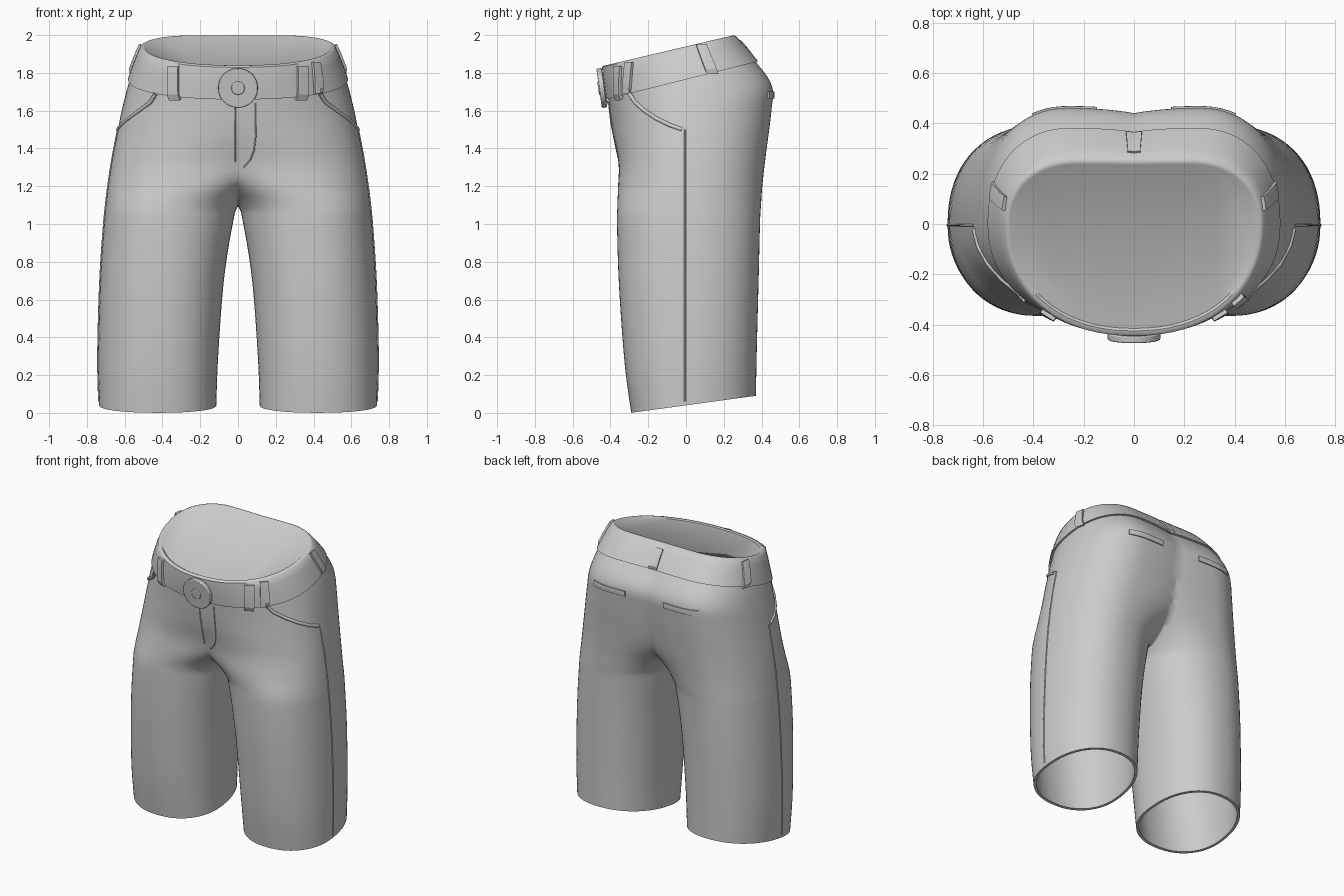
import bpy, bmesh, math
from mathutils import Vector
from mathutils.bvhtree import BVHTree

if "Cube" in bpy.data.objects:
    bpy.data.objects.remove(bpy.data.objects["Cube"])

# Section keys: height at y=0, tilt, inner x, outer x, front apex x, back apex x, front y, back y
KEYS = [
    (.040, .136, .115, .735, .42, .42, -.29, .37),
    (.30, .11, .105, .741, .42, .42, -.325, .375),
    (.70, .06, .075, .73, .41, .41, -.355, .385),
    (1.0, .02, .028, .71, .39, .39, -.365, .392),
    (1.10, 0, -.005, .70, .36, .37, -.363, .397),
    (1.20, .03, -.12, .688, .28, .34, -.36, .405),
    (1.35, .08, -.40, .665, .18, .30, -.357, .425),
    (1.53, .15, -.50, .63, .05, .27, -.385, .452),
    (1.64, .20, -.50, .605, 0, .26, -.40, .455),
    (1.765, .25, -.50, .57, 0, .25, -.412, .37),
    (1.94, .235, -1.0, .505, 0, .22, -.437, .25),
]
N = 72


def key(t):
    """Smoothly interpolated section parameters."""
    i = min(int(t), len(KEYS) - 2)
    u = t - i
    p = [KEYS[max(0, min(len(KEYS) - 1, j))] for j in range(i - 1, i + 3)]
    return [b + .5 * u * (c - a + u * (2*a - 5*b + 4*c - d + u * (3*(b - c) + d - a)))
            for a, b, c, d in zip(*p)]


def section(t, grow=0.0, lift=0.0):
    z0, tilt, xi, xo, xf, xb, yf, yb = key(t)
    xi, xo, yf, yb = xi - grow, xo + grow, yf - grow, yb + grow
    pts = []
    for i in range(N):
        a = 2 * math.pi * i / N
        c, s = math.cos(a), math.sin(a)
        xc = xb if s > 0 else xf
        y = (yb if s > 0 else yf) * abs(s) ** .91
        x = xc + ((xo - xc) if c > 0 else (xi - xc)) * abs(c) ** .91
        pts.append((x, y, z0 + tilt * y + lift))
    return pts


def add_mirror(ob):
    m = ob.modifiers.new("Mirror", 'MIRROR')
    m.use_clip = True
    m.merge_threshold = .002


def finish(ob, angle=40):
    bpy.ops.object.select_all(action='DESELECT')
    ob.select_set(True)
    bpy.context.view_layer.objects.active = ob
    bpy.ops.object.shade_smooth_by_angle(angle=math.radians(angle))


def new_object(name, bm):
    me = bpy.data.meshes.new(name)
    bm.to_mesh(me)
    ob = bpy.data.objects.new(name, me)
    bpy.context.collection.objects.link(ob)
    return ob


trees = []


def loft(name, rings, cap=False):
    """Loft sections, keep the x > 0 half and mirror it."""
    bm = bmesh.new()
    vs = [[bm.verts.new(p) for p in r] for r in rings]
    for a, b in zip(vs, vs[1:]):
        for i in range(N):
            j = (i + 1) % N
            bm.faces.new((a[i], a[j], b[j], b[i]))
    if cap:
        bm.faces.new(vs[-1])
    bmesh.ops.bisect_plane(bm, geom=bm.verts[:] + bm.edges[:] + bm.faces[:], dist=1e-5,
                           plane_co=(0, 0, 0), plane_no=(1, 0, 0), clear_inner=True)
    trees.append(BVHTree.FromBMesh(bm))
    ob = new_object(name, bm)
    bm.free()
    add_mirror(ob)
    finish(ob)


def cast(origin, direction):
    """Nearest hit on the shorts or the belt."""
    hits = [t.ray_cast(Vector(origin), Vector(direction)) for t in trees]
    hits = [h for h in hits if h[0] is not None]
    h = min(hits, key=lambda q: q[3])
    return h[0], h[1]


def patch(name, az0, az1, z0, z1, thick, lean=0, mirror=True, nx=5, nz=7):
    """Raised cloth strip laid on the surface between two azimuths."""
    bm = bmesh.new()
    g = []
    for k in range(nz):
        row = []
        for i in range(nx):
            a = math.radians(az0 + (az1 - az0) * i / (nx - 1) + lean * k / (nz - 1))
            d = Vector((math.cos(a), math.sin(a), 0))
            p, n = cast(d * 2 + Vector((0, 0, z0 + (z1 - z0) * k / (nz - 1))), -d)
            row.append(bm.verts.new(p + n * thick))
        g.append(row)
    for r, s in zip(g, g[1:]):
        for i in range(nx - 1):
            bm.faces.new((r[i], r[i + 1], s[i + 1], s[i]))
    ob = new_object(name, bm)
    bm.free()
    if mirror:
        add_mirror(ob)
    sol = ob.modifiers.new("Thickness", 'SOLIDIFY')
    sol.thickness = thick + .012
    sol.offset = -1


def tube(name, pts, r):
    cu = bpy.data.curves.new(name, 'CURVE')
    cu.dimensions = '3D'
    cu.bevel_depth = r
    cu.bevel_resolution = 2
    sp = cu.splines.new('POLY')
    sp.points.add(len(pts) - 1)
    for q, p in zip(sp.points, pts):
        q.co = (*p, 1)
    ob = bpy.data.objects.new(name, cu)
    bpy.context.collection.objects.link(ob)
    return ob


# Shorts: inner lining down to the hem, then the outer cloth up under the belt
steps = [i / 5 for i in range(0, 47)]
loft("shorts", [section(t, -.018) for t in reversed(steps)] + [section(t) for t in steps])

# Waistband belt with a rounded rim and a closed top
loft("belt", [section(9, -.02), section(9, .012), section(9.33, .013), section(9.66, .012),
              section(9.94, .008), section(10, 0), section(10, -.012),
              section(10, -.022, -.008)], cap=True)

# Belt loops
patch("front_belt_loop", -50, -43, 1.655, 1.835, .016)
patch("extra_belt_loop", -39, -33, 1.69, 1.855, .016, mirror=False)
patch("side_belt_loop", 11, 17, 1.79, 1.945, .014, lean=-5)
patch("back_belt_loop", 85, 89.9, 1.85, 1.97, .008)

# Back pocket welts
patch("back_pocket_welt", 47, 72, 1.665, 1.70, .008, nx=10, nz=3)

# Front pocket lips and side seams on both sides
pocket = [(-.30, 1.69), (-.27, 1.645), (-.22, 1.60), (-.16, 1.56), (-.09, 1.525), (-.02, 1.50)]
for name, path, r in (("pocket_lip", pocket, .011),
                      ("side_seam", [(-.005, .06 + .06 * i) for i in range(25)], .005)):
    pts = [cast((2, y, z), (-1, 0, 0))[0] for y, z in path]
    for side, sx in (("right", 1), ("left", -1)):
        tube(side + "_" + name, [(p.x * sx, p.y, p.z) for p in pts], r)

# Fly opening and its curved stitching
fly = [(-.015, 1.66 - .03 * i) for i in range(12)]
stitch = [(.095, 1.64), (.095, 1.55), (.093, 1.46), (.085, 1.39), (.065, 1.34), (.03, 1.30)]
for name, path in (("fly_seam", fly), ("fly_stitching", stitch)):
    pts = []
    for x, z in path:
        p = cast((abs(x), -2, z), (0, 1, 0))[0]
        pts.append((x, p.y, p.z))
    tube(name, pts, .004)

# Round buckle with a small central boss
for name, r, y, depth in (("buckle_disc", .105, -.446, .028), ("buckle_boss", .036, -.456, .018)):
    bpy.ops.mesh.primitive_cylinder_add(vertices=40, radius=r, depth=depth,
                                        location=(0, y, 1.72), rotation=(math.radians(98), 0, 0))
    ob = bpy.context.object
    ob.name = name
    b = ob.modifiers.new("Bevel", 'BEVEL')
    b.width = .005
    b.segments = 2
    finish(ob)
